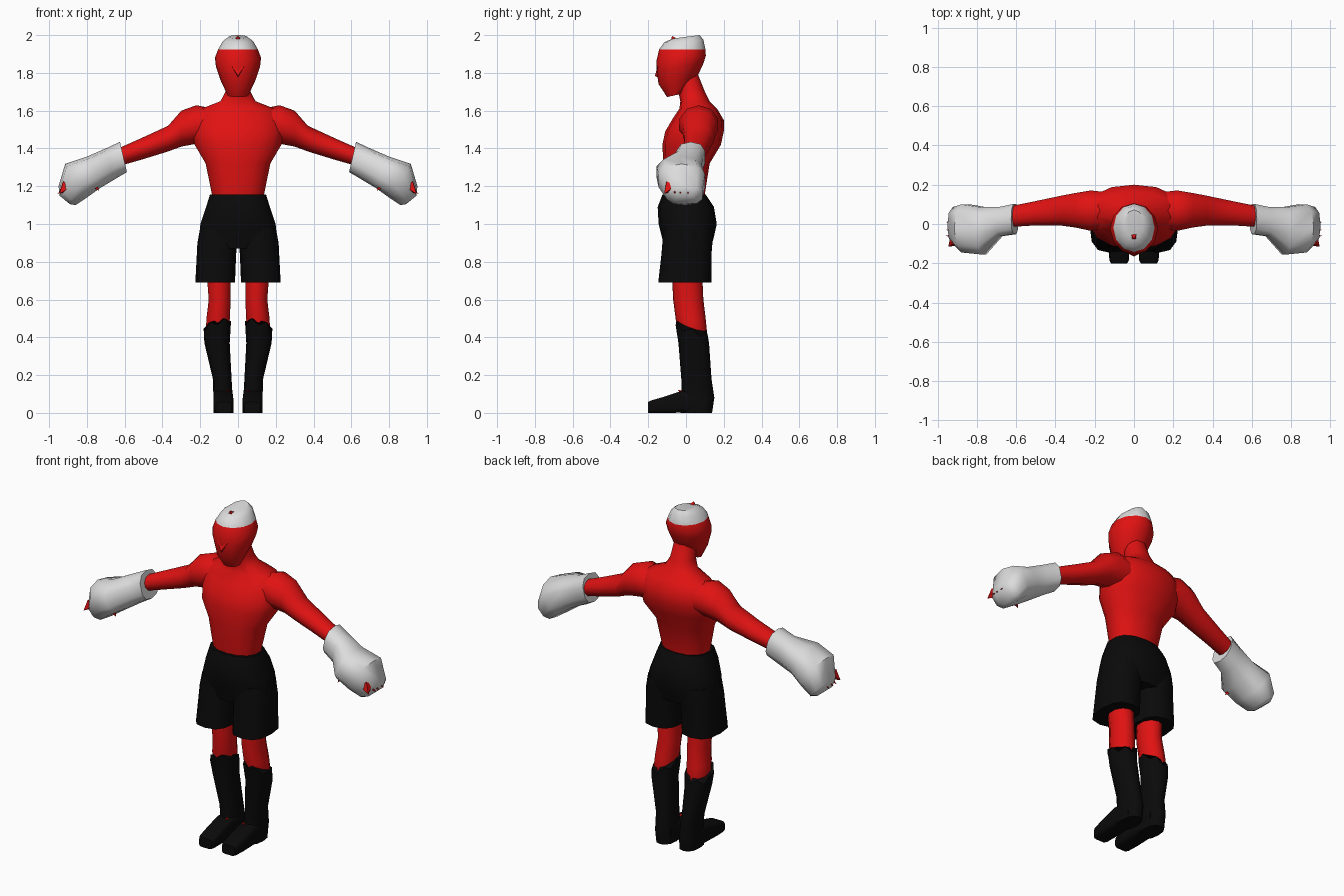
import bpy, math
from mathutils import Vector

if "Cube" in bpy.data.objects:
    bpy.data.objects.remove(bpy.data.objects["Cube"])


def material(name, rgb):
    m = bpy.data.materials.new(name)
    m.diffuse_color = (*rgb, 1)
    m.use_nodes = True
    m.node_tree.nodes["Principled BSDF"].inputs["Base Color"].default_value = m.diffuse_color
    return m


RED = material("red skin", (0.75, 0.006, 0.006))
WHITE = material("white", (0.72, 0.72, 0.72))
BLACK = material("black cloth", (0.003, 0.003, 0.003))


def finish(name, verts, faces, mat, mirror=False, angle=50):
    me = bpy.data.meshes.new(name)
    me.from_pydata([tuple(v) for v in verts], [], faces)
    ob = bpy.data.objects.new(name, me)
    bpy.context.collection.objects.link(ob)
    me.materials.append(mat)
    bpy.ops.object.select_all(action='DESELECT')
    ob.select_set(True)
    bpy.context.view_layer.objects.active = ob
    bpy.ops.object.mode_set(mode='EDIT')
    bpy.ops.mesh.select_all(action='SELECT')
    bpy.ops.mesh.normals_make_consistent(inside=False)
    bpy.ops.object.mode_set(mode='OBJECT')
    bpy.ops.object.shade_smooth_by_angle(angle=math.radians(angle))
    if mirror:
        ob.modifiers.new("mirror", 'MIRROR').use_clip = False
    return ob


def loft(name, rings, mat, n=12, p=1.0, mirror=False, angle=50):
    """Skin through rings (centre, u, v); p < 1 makes the section boxier."""
    verts, faces = [], []
    for c, u, v in rings:
        for i in range(n):
            t = 2 * math.pi * (i + 0.5 * (p < 0.7)) / n
            a, b = math.cos(t), math.sin(t)
            a = math.copysign(abs(a) ** p, a)
            b = math.copysign(abs(b) ** p, b)
            verts.append(Vector(c) + Vector(u) * a + Vector(v) * b)
    for r in range(len(rings) - 1):
        for i in range(n):
            j = (i + 1) % n
            faces.append((r * n + i, r * n + j, r * n + n + j, r * n + n + i))
    faces.append(tuple(range(n)))
    faces.append(tuple(range(len(verts) - n, len(verts))))
    return finish(name, verts, faces, mat, mirror, angle)


def level(z, x0, x1, y0, y1):
    """Horizontal ring filling a box in x and y."""
    return ((x0 + x1) / 2, (y0 + y1) / 2, z), (0, (y0 - y1) / 2, 0), ((x1 - x0) / 2, 0, 0)


def spike(name, base, tip, r, mat, mirror=True):
    base, tip = Vector(base), Vector(tip)
    d = (tip - base).normalized()
    u = d.orthogonal().normalized()
    w = d.cross(u)
    verts = [base + r * (u * math.cos(k * math.pi / 2) + w * math.sin(k * math.pi / 2)) for k in range(4)]
    finish(name, verts + [tip], [(0, 1, 2, 3)] + [(k, (k + 1) % 4, 4) for k in range(4)], mat, mirror, 20)


# Torso and neck
loft("torso", [level(z, -w, w, f, b) for z, w, f, b in [
    (1.10, .130, -.10, .09), (1.16, .142, -.11, .10), (1.32, .175, -.12, .125),
    (1.42, .235, -.125, .185), (1.49, .245, -.11, .20), (1.55, .24, -.075, .20),
    (1.61, .20, -.035, .165), (1.65, .095, -.03, .125), (1.70, .068, -.04, .10),
    (1.80, .06, -.07, .06)]], RED, 14, .9)

# Arms
loft("arm", [((x, y, z), (0, 0, rz), (0, ry, 0)) for x, y, z, rz, ry in [
    (.08, .07, 1.52, .08, .09), (.22, .068, 1.527, .102, .108), (.30, .07, 1.505, .095, .092),
    (.37, .068, 1.452, .068, .08), (.50, .055, 1.402, .058, .065), (.65, .035, 1.347, .046, .054)]],
    RED, 10, mirror=True)

# Boxing-style gloves: top and bottom edge points, then front and back depth
loft("glove", [(((xt + xb) / 2, (f + b) / 2, (zt + zb) / 2),
                ((xt - xb) / 2, 0, (zt - zb) / 2), (0, (b - f) / 2, 0))
               for xt, zt, xb, zb, f, b in [
    (.625, 1.435, .588, 1.275, -.055, .105), (.70, 1.40, .655, 1.235, -.065, .09),
    (.80, 1.357, .73, 1.19, -.16, .09), (.915, 1.318, .80, 1.14, -.15, .105),
    (.95, 1.20, .86, 1.10, -.105, .09), (.945, 1.15, .89, 1.105, -.06, .05)]],
    WHITE, 10, .8, True)

# Red fingertips poking out of the gloves
spike("finger_tip_front", (.91, -.085, 1.20), (.945, -.115, 1.16), .035, RED)
spike("thumb_tip", (.76, -.10, 1.205), (.735, -.105, 1.175), .02, RED)
for y in (-.06, -.03, .01):
    spike("finger_tip", (.92, y, 1.18), (.958, y, 1.16), .012, RED)

# Head, with a white cap on every face above the brow
head = loft("head", [((0, (f + b) / 2, (zf + zb) / 2), (0, (f - b) / 2, (zf - zb) / 2), (w, 0, 0))
                     for f, zf, b, zb, w in [
    (-.10, 1.672, -.02, 1.69, .055), (-.145, 1.74, .06, 1.78, .092),
    (-.157, 1.82, .092, 1.85, .117), (-.155, 1.87, .105, 1.89, .122),
    (-.142, 1.925, .103, 1.925, .105), (-.115, 1.962, .092, 1.975, .08),
    (-.07, 1.982, .072, 2.0, .05)]], RED, 12)
head.data.materials.append(WHITE)
for face in head.data.polygons:
    face.material_index = int(face.center.z > 1.925)

# Nose and the red spot on the cap
finish("nose", [(-.035, -.148, 1.84), (.035, -.148, 1.84), (0, -.14, 1.77), (0, -.165, 1.785)],
       [(0, 1, 3), (1, 2, 3), (2, 0, 3), (0, 2, 1)], RED, angle=20)
spike("cap_spot", (0, -.06, 1.968), (0, -.075, 1.996), .028, RED, False)

# Shorts: hips and two wide legs
loft("shorts_hips", [level(z, -w, w, f, b) for z, w, f, b in [
    (1.155, .152, -.125, .105), (1.09, .172, -.15, .148), (1.0, .203, -.145, .163),
    (.92, .212, -.125, .145), (.87, .20, -.115, .13)]], BLACK, 14, .8)
loft("shorts_leg", [level(z, x0, x1, f, b) for z, x0, x1, f, b in [
    (.98, .0, .20, -.12, .14), (.90, .004, .215, -.125, .14),
    (.84, .010, .218, -.13, .135), (.69, .016, .226, -.147, .135)]], BLACK, 12, .75, True)

# Bare legs between shorts and boots
loft("leg", [level(z, x0, x1, f, b) for z, x0, x1, f, b in [
    (.75, .035, .17, -.075, .085), (.60, .036, .158, -.068, .092),
    (.50, .040, .170, -.055, .104), (.42, .046, .174, -.042, .112),
    (.34, .055, .150, -.02, .10)]], RED, 10, mirror=True)

# Boot shafts with a ragged top edge, high in front and low behind
boot = loft("boot_shaft", [level(z, x0, x1, f, b) for z, x0, x1, f, b in [
    (.45, .037, .182, -.055, .116), (.37, .044, .178, -.04, .122),
    (.18, .034, .133, -.025, .135), (.08, .028, .130, -.025, .15),
    (0, .024, .130, -.03, .138)]], BLACK, 12, .85, True)
for i in range(12):
    t = 2 * math.pi * i / 12
    boot.data.vertices[i].co.z += .03 * math.cos(t) - .02 * math.sin(t) + (.015 if i % 2 else -.015)

# Feet: wedge running forward from the ankle
loft("boot_foot", [((x, y, h / 2), (w, 0, 0), (0, 0, h / 2)) for y, x, w, h in [
    (.10, .078, .049, .11), (-.02, .077, .052, .118), (-.12, .077, .053, .085),
    (-.185, .076, .050, .066), (-.20, .076, .042, .058)]], BLACK, 12, .4, True)
spike("ankle_spot", (.055, -.02, .11), (.055, -.045, .122), .012, RED)
